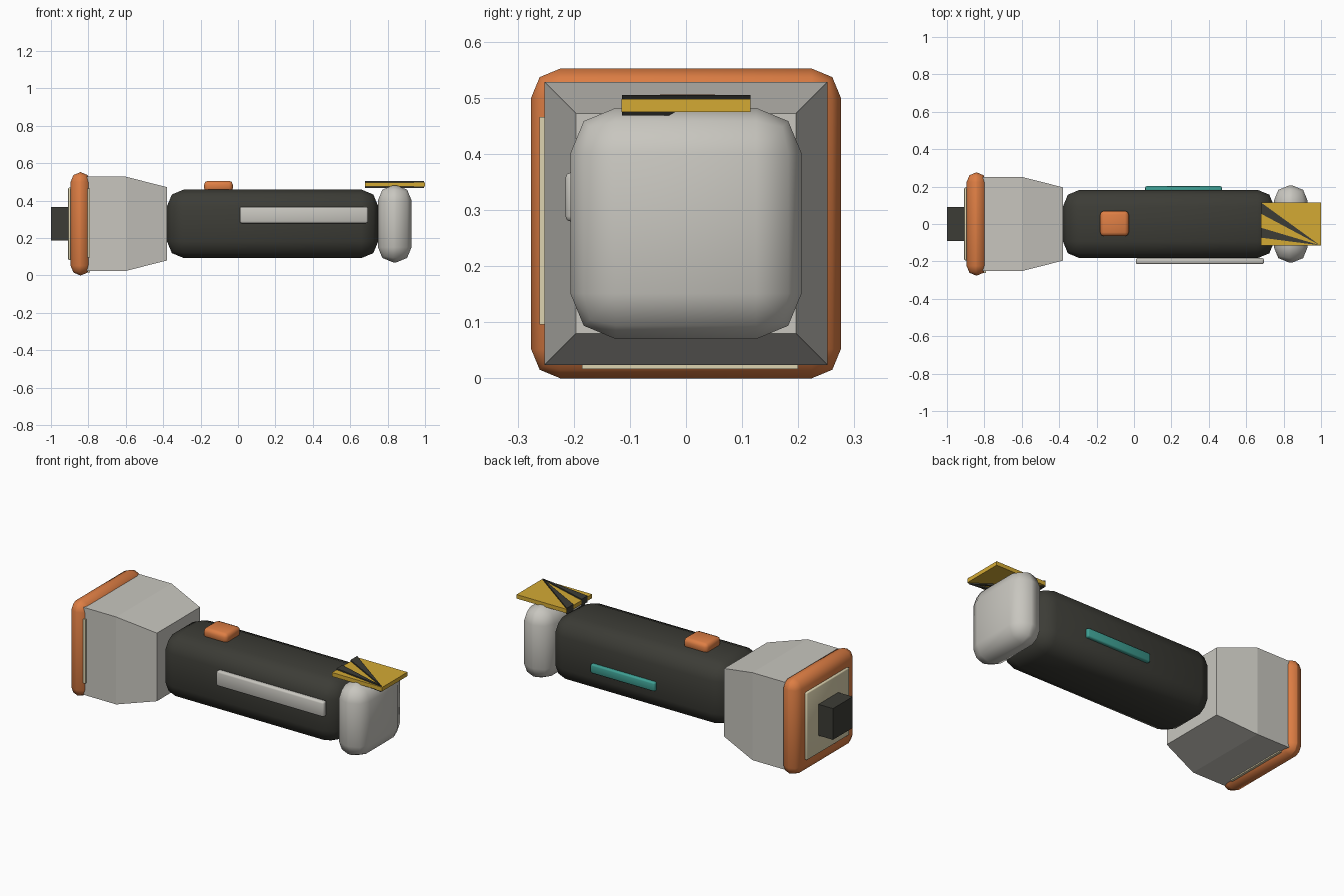
import bpy, bmesh
from math import radians

cube = bpy.data.objects.get("Cube")
if cube:
    bpy.data.objects.remove(cube, do_unlink=True)

MID = 0.276  # height of the long axis


def material(name, srgb):
    col = [(c / 255 / 12.92) if c < 11 else ((c / 255 + 0.055) / 1.055) ** 2.4 for c in srgb] + [1]
    m = bpy.data.materials.new(name)
    m.use_nodes = True
    m.diffuse_color = col
    m.node_tree.nodes["Principled BSDF"].inputs["Base Color"].default_value = col
    return m


grey = material("light grey", (200, 198, 191))
dark = material("charcoal", (60, 60, 54))
orange = material("orange", (222, 126, 68))
gold = material("gold", (212, 170, 52))
teal = material("teal", (62, 158, 146))
cream = material("cream", (222, 212, 176))


def finish(name, bm, mat, smooth=False):
    bmesh.ops.recalc_face_normals(bm, faces=bm.faces[:])
    me = bpy.data.meshes.new(name)
    bm.to_mesh(me)
    bm.free()
    me.materials.append(mat)
    ob = bpy.data.objects.new(name, me)
    bpy.context.collection.objects.link(ob)
    if smooth:
        bpy.ops.object.select_all(action='DESELECT')
        ob.select_set(True)
        bpy.context.view_layer.objects.active = ob
        bpy.ops.object.shade_smooth_by_angle(angle=radians(60))
    return ob


def box(name, mat, x, y, z, bevel=0):
    """Box from (min, max) pairs with an optional rounded edge."""
    bm = bmesh.new()
    bmesh.ops.create_cube(bm, size=1)
    for v in bm.verts:
        v.co = [lo + (c + 0.5) * (hi - lo) for c, (lo, hi) in zip(v.co, (x, y, z))]
    if bevel:
        bmesh.ops.bevel(bm, geom=bm.edges[:], offset=bevel, segments=2,
                        profile=0.5, affect='EDGES', clamp_overlap=True)
    return finish(name, bm, mat, bevel > 0)


def around(r):
    """Square span pair in y and z about the long axis."""
    return (-r, r), (MID - r, MID + r)


def prism(name, mat, points, z0, z1):
    bm = bmesh.new()
    base = bm.faces.new([bm.verts.new((x, y, z0)) for x, y in points])
    top = bmesh.ops.extrude_face_region(bm, geom=[base])["geom"]
    for v in top:
        if isinstance(v, bmesh.types.BMVert):
            v.co.z = z1
    return finish(name, bm, mat)


# Handle and rear cap
box("handle", dark, (-0.38, 0.75), *around(0.183), 0.09)
box("end_cap", grey, (0.748, 0.928), *around(0.206), 0.081)

# Square head, tapering toward the handle
bm = bmesh.new()
rings = []
for x, r in ((-0.84, 0.252), (-0.6, 0.252), (-0.38, 0.196)):
    rings.append([bm.verts.new((x, a * r, MID + b * r))
                  for a, b in ((-1, -1), (1, -1), (1, 1), (-1, 1))])
for a, b in zip(rings, rings[1:]):
    for i in range(4):
        j = (i + 1) % 4
        bm.faces.new((a[i], a[j], b[j], b[i]))
bm.faces.new(rings[0])
bm.faces.new(rings[-1])
finish("head", bm, grey)

# Bezel, lens, and front block
box("bezel", orange, (-0.895, -0.789), *around(0.276), 0.052)
box("lens", cream, (-0.908, -0.85), *around(0.194), 0.006)
box("front_block", dark, (-1.0, -0.9), *around(0.09))

# Thin trim lines where the bezel meets the head
box("side_trim", cream, (-0.81, -0.79), (-0.261, -0.25), (MID - 0.18, MID + 0.19))
box("bottom_trim", cream, (-0.81, -0.79), (-0.185, 0.2), (0.017, 0.03))

# Switch and side strips
box("switch", orange, (-0.181, -0.028), (-0.065, 0.07), (0.445, 0.506), 0.02)
box("grip_strip", grey, (0.01, 0.695), (-0.215, -0.182), (0.279, 0.367), 0.01)
box("accent_strip", teal, (0.06, 0.47), (0.17, 0.202), (0.22, 0.272), 0.008)

# Warning plate with stripes fanning from one corner
box("plate", gold, (0.68, 1.0), (-0.115, 0.115), (0.475, 0.498))
for i, (lo, hi) in enumerate(((0.055, 0.115), (-0.073, -0.02))):
    prism(f"plate_stripe_{i + 1}", dark, ((0.679, lo), (0.995, -0.114), (0.679, hi)), 0.468, 0.505)
